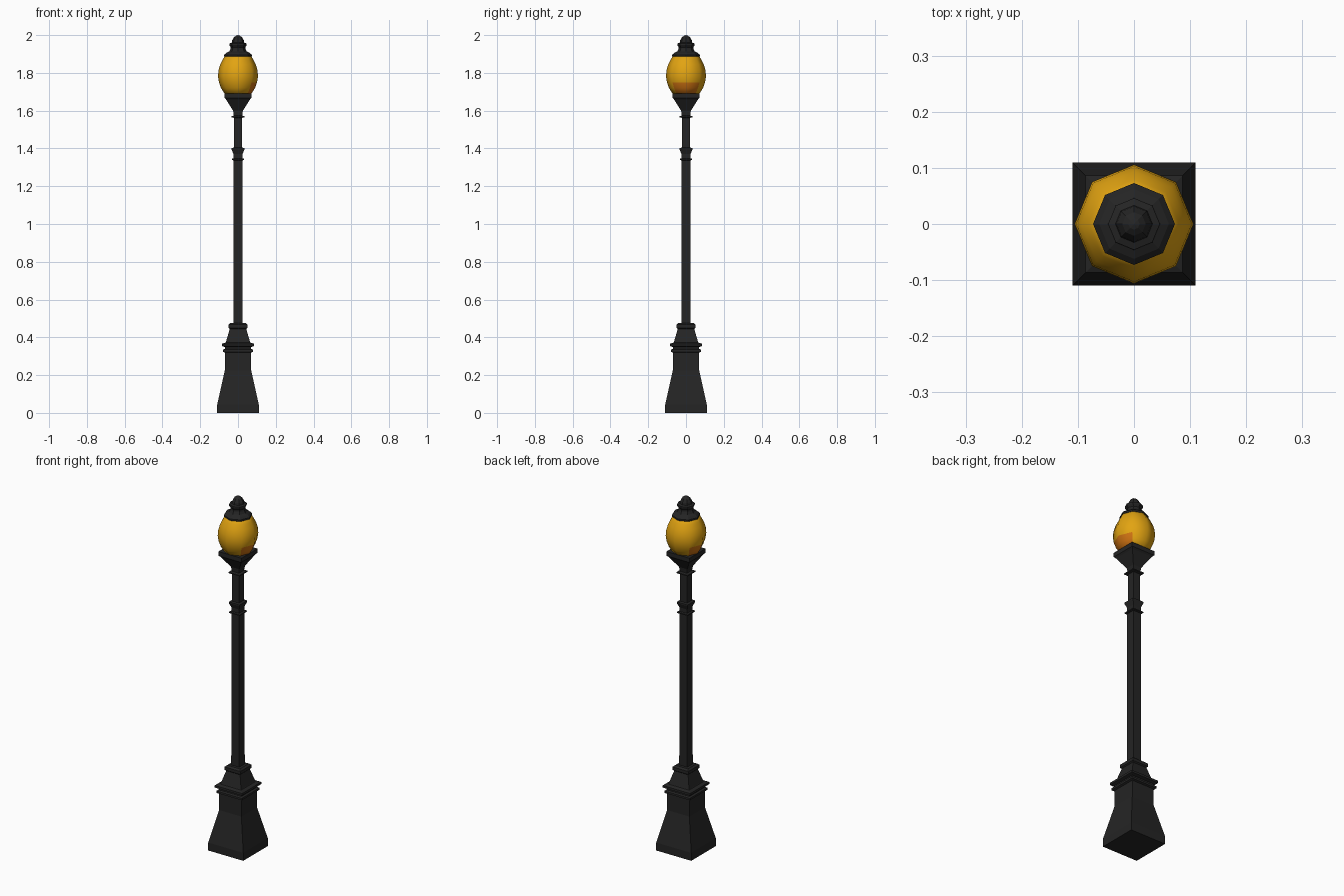
import bpy, bmesh, math

if "Cube" in bpy.data.objects:
    bpy.data.objects.remove(bpy.data.objects["Cube"])


def material(name, rgb):
    m = bpy.data.materials.new(name)
    m.diffuse_color = (*rgb, 1)
    m.use_nodes = True
    m.node_tree.nodes["Principled BSDF"].inputs["Base Color"].default_value = m.diffuse_color
    return m


BLACK = material("black iron", (0.018, 0.018, 0.018))
AMBER = material("amber glass", (0.76, 0.37, 0.006))
ORANGE = material("orange glass", (0.62, 0.17, 0.006))


def turned(name, profile, sides, mats, smooth=False):
    """Sweep (half width, z) points round the z axis; 4 sides gives a square section."""
    bm = bmesh.new()
    start = math.pi / 4 if sides == 4 else 0
    scale = math.sqrt(2) if sides == 4 else 1
    rings = []
    for r, z in profile:
        rings.append([bm.verts.new((r * scale * math.cos(start + 2 * math.pi * i / sides),
                                    r * scale * math.sin(start + 2 * math.pi * i / sides), z))
                      for i in range(sides)])
    for a, b in zip(rings, rings[1:]):
        for i in range(sides):
            j = (i + 1) % sides
            bm.faces.new((a[i], a[j], b[j], b[i]))
    bm.faces.new(rings[0][::-1])
    bm.faces.new(rings[-1])
    bmesh.ops.remove_doubles(bm, verts=bm.verts, dist=0.0001)
    bmesh.ops.recalc_face_normals(bm, faces=bm.faces)
    for f in bm.faces:
        f.smooth = smooth
    me = bpy.data.meshes.new(name)
    bm.to_mesh(me)
    bm.free()
    for m in mats:
        me.materials.append(m)
    ob = bpy.data.objects.new(name, me)
    bpy.context.collection.objects.link(ob)
    return ob


def moulding(name, z, r, h, inner):
    """Thin square ring with a bevelled edge."""
    turned(name, [(inner, z - h), (r, z - h * 0.5), (r, z + h * 0.5), (inner, z + h)], 4, [BLACK])


# Square pedestal and its mouldings
turned("pedestal", [(0.11, 0), (0.11, 0.045), (0.07, 0.225), (0.07, 0.365),
                    (0.064, 0.375), (0.042, 0.45), (0.042, 0.47)], 4, [BLACK])
moulding("pedestal_lower_moulding", 0.329, 0.08, 0.011, 0.068)
moulding("pedestal_upper_moulding", 0.36, 0.086, 0.012, 0.068)
moulding("pedestal_cap", 0.459, 0.05, 0.017, 0.04)

# Square post with collars
turned("post", [(0.025, 0.46), (0.024, 1.37), (0.022, 1.40), (0.022, 1.6)], 4, [BLACK])
moulding("post_lower_ring", 1.342, 0.033, 0.006, 0.022)
turned("post_collar", [(0.024, 1.355), (0.024, 1.37), (0.034, 1.395),
                       (0.034, 1.402), (0.022, 1.405)], 4, [BLACK])
moulding("post_upper_ring", 1.568, 0.035, 0.006, 0.022)

# Flared tray under the globe
turned("globe_holder", [(0.022, 1.575), (0.026, 1.60), (0.064, 1.66),
                        (0.072, 1.668), (0.072, 1.692)], 4, [BLACK])

# Eight-sided glass globe, with orange lower panes on the sides
globe = turned("globe", [(0.068, 1.685), (0.09, 1.72), (0.101, 1.75), (0.106, 1.782),
                         (0.103, 1.815), (0.094, 1.845), (0.08, 1.872), (0.066, 1.895)],
               8, [AMBER, ORANGE], True)
for f in globe.data.polygons:
    c = f.center
    side = abs(c.y) < abs(c.x) * 0.6
    if c.z < 1.75 and side and (c.x > 0 or c.y > 0):
        f.material_index = 1

# Eight-sided cap and finial
turned("globe_cap", [(0.066, 1.882), (0.073, 1.887), (0.073, 1.896), (0.062, 1.906),
                     (0.047, 1.913), (0.04, 1.925), (0.038, 1.935), (0.046, 1.947),
                     (0.046, 1.956), (0.034, 1.96)], 8, [BLACK])
turned("finial", [(0.034, 1.955), (0.031, 1.972), (0.021, 1.989), (0.01, 1.997), (0, 2.0)],
       8, [BLACK])
